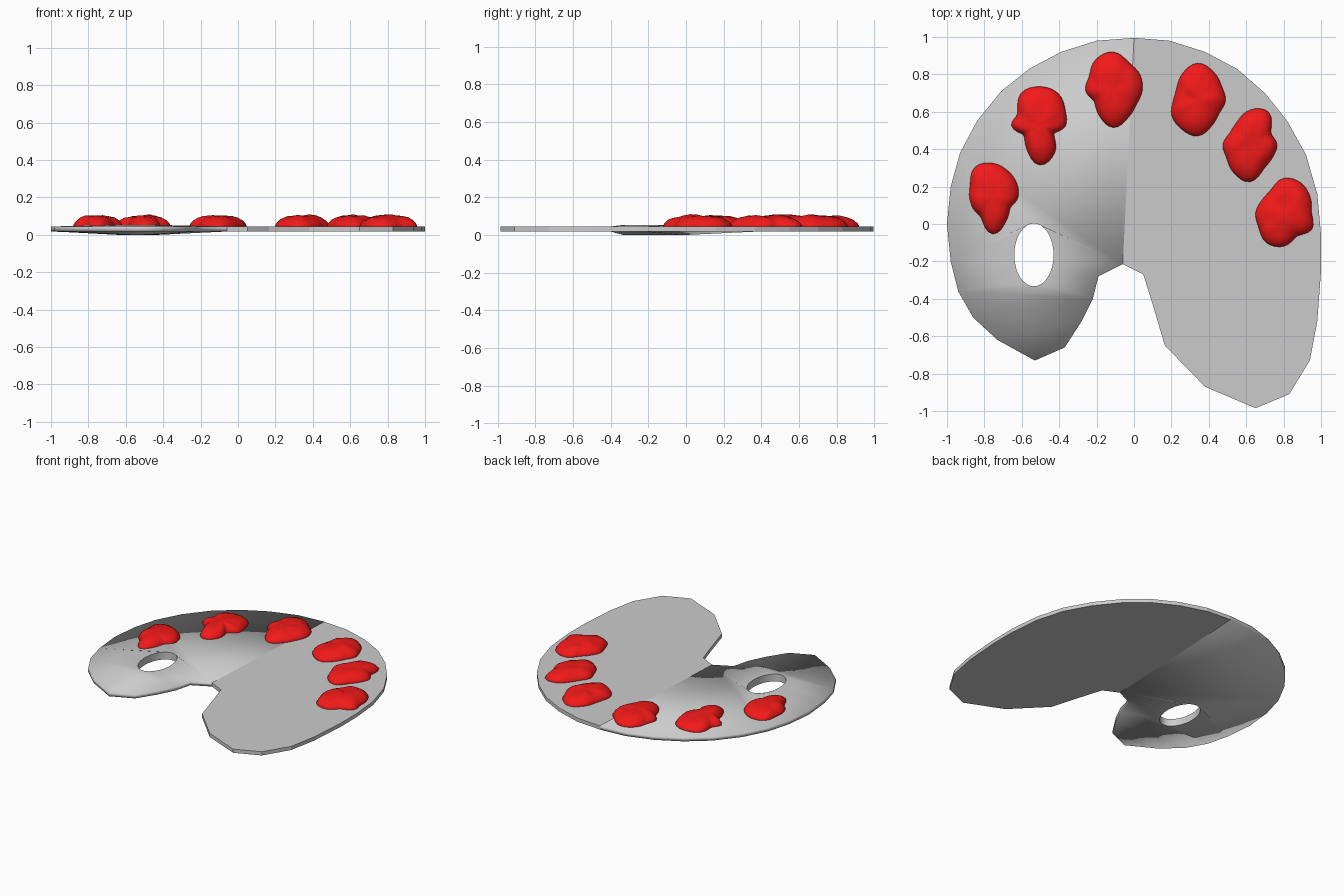
import bpy, bmesh, math
from mathutils import Vector, noise, geometry

if "Cube" in bpy.data.objects:
    bpy.data.objects.remove(bpy.data.objects["Cube"])

# Outline halves, both running between the top centre and the notch
RIGHT = [(0, .995), (.19, .98), (.38, .92), (.55, .83), (.70, .70), (.82, .55), (.92, .37),
         (.98, .16), (1, -.06), (1, -.25), (.98, -.52), (.94, -.73), (.83, -.91), (.65, -.985),
         (.38, -.87), (.165, -.65), (.10, -.43), (.05, -.27), (-.06, -.215)]
LEFT = [(-.06, -.215), (-.19, -.28), (-.22, -.40), (-.28, -.52), (-.37, -.66), (-.53, -.73),
        (-.73, -.62), (-.86, -.50), (-.94, -.36), (-.98, -.20), (-1, 0), (-.98, .2), (-.93, .38),
        (-.84, .55), (-.71, .71), (-.56, .83), (-.39, .92), (-.2, .98), (0, .995)]
HOLE = [(-.535 + .105 * math.cos(i * math.tau / 32), -.165 + .168 * math.sin(i * math.tau / 32))
        for i in range(32)]


def finish(bm, name, mat=None):
    bmesh.ops.recalc_face_normals(bm, faces=bm.faces[:])
    me = bpy.data.meshes.new(name)
    bm.to_mesh(me)
    bm.free()
    ob = bpy.data.objects.new(name, me)
    bpy.context.collection.objects.link(ob)
    if mat:
        me.materials.append(mat)
    return ob


# Palette board: flat right half, left half swelling slightly around the thumb hole
bm = bmesh.new()
outline = RIGHT + LEFT[1:-1]
n = len(outline)
pts = outline + HOLE
left_ids = [18 + i for i in range(len(LEFT) - 1)] + [0]
hole_ids = list(range(n, n + len(HOLE)))
loops = [[Vector((*pts[i], 0)) for i in ids] for ids in (left_ids, hole_ids)]
flat_ids = left_ids + hole_ids
tris = [[flat_ids[i] for i in t] for t in geometry.tessellate_polygon(loops)]
top = [bm.verts.new((x, y, .045 if i < n else .053)) for i, (x, y) in enumerate(pts)]
bot = [bm.verts.new((x, y, .018 if i < n else .0)) for i, (x, y) in enumerate(pts)]
for layer in (top, bot):
    bm.faces.new([layer[i] for i in range(19)])
    for t in tris:
        bm.faces.new([layer[i] for i in t]).smooth = True
for ids in (list(range(n)), hole_ids):
    for k, i in enumerate(ids):
        j = ids[(k + 1) % len(ids)]
        f = bm.faces.new((top[i], top[j], bot[j], bot[i]))
        f.smooth = i >= 18
# Hard edges on the hole and on the flat half, soft rim on the left
for e in bm.edges:
    a, b = e.verts[0].index, e.verts[1].index
    if any(not f.smooth for f in e.link_faces):
        e.smooth = False
for layer in (top, bot):
    for k, i in enumerate(hole_ids):
        e = bm.edges.get((layer[i], layer[hole_ids[(k + 1) % 32]]))
        e.smooth = False
finish(bm, "palette_board")

# Paint dabs: centre, then radius every 30 degrees
red = bpy.data.materials.new("red_paint")
red.diffuse_color = (.9, .01, .01, 1)
red.use_nodes = True
red.node_tree.nodes["Principled BSDF"].inputs["Base Color"].default_value = red.diffuse_color
DABS = [
    ((-.11, .715), (.155, .165, .17, .205, .19, .15, .15, .12, .155, .20, .165, .145)),
    ((.34, .66), (.15, .15, .175, .2, .165, .13, .13, .16, .175, .19, .155, .135)),
    ((-.505, .525), (.14, .16, .2, .21, .2, .135, .15, .10, .14, .21, .165, .09)),
    ((-.755, .14), (.135, .15, .165, .185, .19, .14, .125, .12, .125, .195, .145, .11)),
    ((.62, .425), (.145, .13, .2, .185, .14, .125, .145, .145, .175, .2, .15, .14)),
    ((.80, .06), (.15, .165, .185, .185, .14, .135, .15, .155, .185, .18, .145, .175)),
]
PROFILE = [(.97, .036), (1, .048), (.95, .063), (.85, .078), (.7, .091), (.5, .1), (.25, .103)]
STEPS = 48


def radius(radii, a):
    # periodic Catmull-Rom through the twelve radii
    u = a / math.tau * 12
    i, t = int(u), u - int(u)
    p = [radii[(i + k) % 12] for k in (-1, 0, 1, 2)]
    return p[1] + .5 * t * (p[2] - p[0] + t * (2 * p[0] - 5 * p[1] + 4 * p[2] - p[3]
                            + t * (3 * (p[1] - p[2]) + p[3] - p[0])))


def lump(x, y, s):
    return noise.noise(Vector((x * 14, y * 14, 0))) * .014 * (1 - s * s)


for d, ((cx, cy), radii) in enumerate(DABS):
    bm = bmesh.new()
    rings = []
    for s, z in PROFILE:
        ring = []
        for k in range(STEPS):
            a = k * math.tau / STEPS
            r = s * radius(radii, a)
            x, y = cx + r * math.cos(a), cy + r * math.sin(a)
            ring.append(bm.verts.new((x, y, z + lump(x, y, s))))
        rings.append(ring)
    peak = bm.verts.new((cx, cy, .104 + lump(cx, cy, 0)))
    bm.faces.new(rings[0][::-1])
    for k in range(STEPS):
        j = (k + 1) % STEPS
        for lo, hi in zip(rings, rings[1:]):
            bm.faces.new((lo[k], lo[j], hi[j], hi[k])).smooth = True
        bm.faces.new((rings[-1][k], rings[-1][j], peak)).smooth = True
    finish(bm, f"paint_dab_{d + 1}", red)
